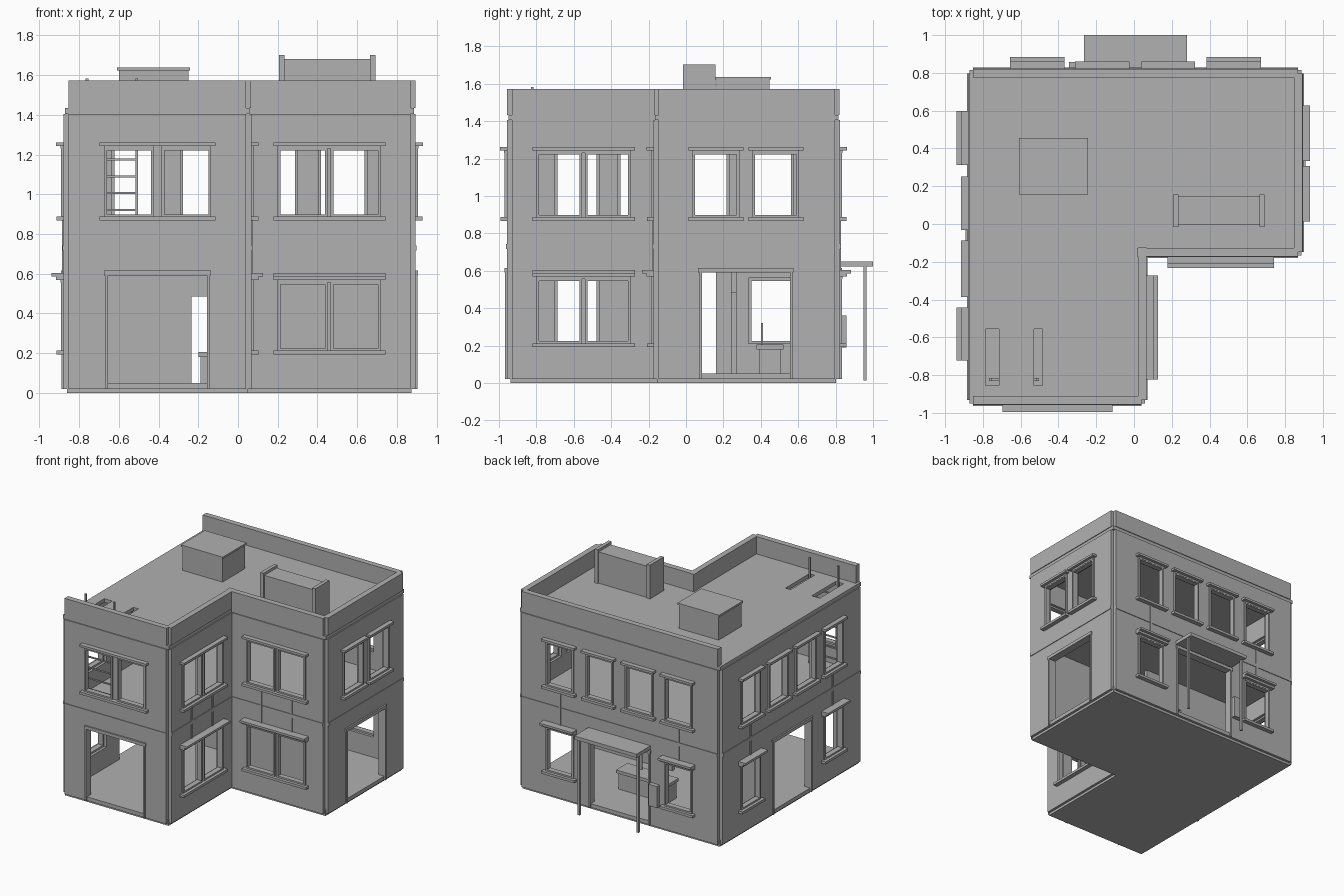
import bpy, bmesh
from mathutils import Vector

cube = bpy.data.objects.get("Cube")
if cube:
    bpy.data.objects.remove(cube, do_unlink=True)

grey = bpy.data.materials.new("concrete_grey")
grey.use_nodes = True
grey.diffuse_color = (0.44, 0.44, 0.44, 1)
grey.node_tree.nodes["Principled BSDF"].inputs["Base Color"].default_value = (0.44, 0.44, 0.44, 1)

LEFT, RIGHT, FRONT, BACK = -0.88, 0.895, -0.958, 0.823
NX, NY = 0.067, -0.174            # inner corner of the L plan
THICK, NOTCH = 0.05, 0.027


def finish(name, bm):
    bmesh.ops.recalc_face_normals(bm, faces=bm.faces)
    mesh = bpy.data.meshes.new(name)
    bm.to_mesh(mesh)
    bm.free()
    mesh.materials.append(grey)
    obj = bpy.data.objects.new(name, mesh)
    bpy.context.scene.collection.objects.link(obj)
    return obj


def add_box(bm, lo, hi):
    cube = bmesh.ops.create_cube(bm, size=1)
    for v in cube["verts"]:
        v.co = Vector([(a + b) / 2 + c * (b - a) for a, b, c in zip(lo, hi, v.co)])


def box(name, x0, x1, y0, y1, z0, z1):
    bm = bmesh.new()
    add_box(bm, (x0, y0, z0), (x1, y1, z1))
    return finish(name, bm)


def l_slab(name, inset, z0, z1):
    i = inset
    plan = [(LEFT + i, FRONT + i), (NX - i, FRONT + i), (NX - i, NY + i),
            (RIGHT - i, NY + i), (RIGHT - i, BACK - i), (LEFT + i, BACK - i)]
    bm = bmesh.new()
    face = bm.faces.new([bm.verts.new((x, y, z0)) for x, y in plan])
    top = bmesh.ops.extrude_face_region(bm, geom=[face])["geom"]
    bmesh.ops.translate(bm, vec=(0, 0, z1 - z0), verts=[g for g in top if isinstance(g, bmesh.types.BMVert)])
    return finish(name, bm)


class Wall:
    """A straight wall: u runs along it, d points outward from its face."""

    def __init__(self, name, axis, face, sign, u0, u1):
        self.name, self.axis, self.face, self.sign = name, axis, face, sign
        self.u0, self.u1, self.holes = u0, u1, []

    def point(self, u, d, z):
        p = self.face + self.sign * d
        return Vector((u, p, z)) if self.axis == "x" else Vector((p, u, z))

    def add(self, bm, u0, u1, d0, d1, z0, z1):
        a, b = self.point(u0, d0, z0), self.point(u1, d1, z1)
        add_box(bm, [min(p) for p in zip(a, b)], [max(p) for p in zip(a, b)])

    def trim(self, name, u0, u1, d0, d1, z0, z1):
        bm = bmesh.new()
        self.add(bm, u0, u1, d0, d1, z0, z1)
        return finish(self.name + "_" + name, bm)

    def frame(self, name, u0, u1, z0, z1, w, depth):
        bm = bmesh.new()
        for a, b in ((u0, u0 + w), (u1 - w, u1)):
            self.add(bm, a, b, -0.03, depth, z0, z1)
        for a, b in ((z0, z0 + w), (z1 - w, z1)):
            self.add(bm, u0 + w, u1 - w, -0.03, depth, a, b)
        finish(self.name + "_" + name, bm)

    def windows(self, openings, lower=False, paired=False):
        z0, z1 = (0.21, 0.56) if lower else (0.885, 1.235)
        for u0, u1 in openings:
            self.holes.append((u0, u1, z0, z1))
            self.frame("window_frame", u0, u1, z0, z1, 0.014, 0.012)
            if lower:   # strip linking the window to the one above
                c = (u0 + u1) / 2
                self.trim("link_strip", c - 0.008, c + 0.008, 0, 0.006, 0.6, 0.87)
        spans = [(openings[0][0], openings[-1][1])] if paired else openings
        for u0, u1 in spans:
            a, b = u0 - 0.022, u1 + 0.022
            self.trim("sill", a, b, -0.02, 0.035, z0 - 0.018, z0 + 0.002)
            self.trim("lintel", a, b, -0.02, 0.037, z1 + 0.008, z1 + 0.026)
            self.trim("lintel_bed", u0, u1, -0.02, 0.014, z1 - 0.005, z1 + 0.008)
            if lower:
                self.trim("drip_hood", a, b, 0, 0.06, z1 + 0.026, z1 + 0.043)

    def door(self, u0, u1):
        self.holes.append((u0, u1, 0.05, 0.59))
        for a, b in ((u0 - 0.014, u0), (u1, u1 + 0.014)):
            self.trim("door_jamb", a, b, -0.02, 0.01, 0.02, 0.59)
        self.trim("door_head", u0 - 0.02, u1 + 0.02, -0.02, 0.012, 0.59, 0.615)

    def build(self):
        # sheet with openings left out, thickened inward
        us = sorted({self.u0, self.u1, *[u for h in self.holes for u in h[:2]]})
        zs = sorted({0.02, 1.405, *[z for h in self.holes for z in h[2:]]})
        bm = bmesh.new()
        for a, b in zip(us, us[1:]):
            for c, e in zip(zs, zs[1:]):
                u, z = (a + b) / 2, (c + e) / 2
                if not any(h[0] < u < h[1] and h[2] < z < h[3] for h in self.holes):
                    bm.faces.new([bm.verts.new(self.point(p, 0, q))
                                  for p, q in ((a, c), (b, c), (b, e), (a, e))])
        bmesh.ops.remove_doubles(bm, verts=bm.verts, dist=1e-5)
        bmesh.ops.recalc_face_normals(bm, faces=bm.faces)
        ring = bmesh.ops.extrude_face_region(bm, geom=list(bm.faces), use_keep_orig=True)["geom"]
        shift = self.point(0, -THICK, 0) - self.point(0, 0, 0)
        bmesh.ops.translate(bm, vec=shift, verts=[g for g in ring if isinstance(g, bmesh.types.BMVert)])
        bmesh.ops.recalc_face_normals(bm, faces=bm.faces)
        bmesh.ops.dissolve_limit(bm, angle_limit=0.01, verts=bm.verts, edges=bm.edges)
        finish(self.name, bm)
        self.trim("storey_band", self.u0, self.u1, -0.01, 0.005, 0.716, 0.742)


# Walls, with their windows and doors
wing_front = Wall("wing_front_wall", "x", FRONT, -1, LEFT + NOTCH, NX - NOTCH)
wing_front.windows([(-0.675, -0.425), (-0.385, -0.135)])
wing_front.door(-0.655, -0.155)

wing_side = Wall("wing_side_wall", "y", NX, 1, FRONT + NOTCH, NY)
pair = [(-0.8, -0.555), (-0.54, -0.295)]
wing_side.windows(pair, paired=True)
wing_side.windows(pair, lower=True, paired=True)

main_front = Wall("main_front_wall", "x", NY, -1, NX, RIGHT - NOTCH)
pair = [(0.2, 0.452), (0.466, 0.72)]
main_front.windows(pair, paired=True)
main_front.windows(pair, lower=True, paired=True)

left_side = Wall("main_side_wall", "y", RIGHT, 1, NY + NOTCH, BACK - NOTCH)
left_side.windows([(0.035, 0.285), (0.355, 0.605)])
left_side.door(0.085, 0.555)

back = Wall("back_wall", "x", BACK, 1, LEFT + NOTCH, RIGHT - NOTCH)
row = [(-0.635, -0.39), (-0.29, -0.045), (0.06, 0.3), (0.405, 0.65)]
back.windows(row)
back.windows([row[0], row[3]], lower=True)
back.door(-0.25, 0.26)

far_side = Wall("long_side_wall", "y", LEFT, -1, FRONT + NOTCH, BACK - NOTCH)
row = [(-0.7, -0.465), (-0.365, -0.11), (-0.01, 0.23), (0.335, 0.575)]
far_side.windows(row)
far_side.windows([row[0], row[3]], lower=True)
far_side.door(-0.3, 0.16)

walls = [wing_front, wing_side, main_front, left_side, back, far_side]
for wall in walls:
    wall.build()

# Parapet on every side but the long one
for wall in walls[:-1]:
    inner0 = THICK if wall is main_front else 0
    inner1 = THICK if wall is wing_side else 0
    wall.trim("parapet", wall.u0 - inner0, wall.u1 + inner1, -0.047, -0.002, 1.433, 1.572)

# Floors and roof
l_slab("base_slab", 0.02, 0, 0.05)
l_slab("upper_floor", 0.03, 0.71, 0.745)
roof = l_slab("roof_slab", 0.008, 1.405, 1.434)

# Roof hatch: slots beside a lid, with ladder rails rising through them
for x0, x1 in ((-0.785, -0.715), (-0.53, -0.485)):
    cutter = box("hatch_cutter", x0, x1, -0.855, -0.555, 1.3, 1.5)
    cutter.hide_render = True
    cutter.hide_set(True)
    cutter.display_type = "WIRE"
    cut = roof.modifiers.new("hatch_slot", "BOOLEAN")
    cut.object, cut.solver = cutter, "EXACT"
for x in (-0.76, -0.51):
    box("ladder_rail", x - 0.007, x + 0.007, -0.83, -0.816, 0.745, 1.583)
for i in range(7):
    z = 0.83 + i * 0.085
    box("ladder_rung", -0.753, -0.517, -0.828, -0.818, z, z + 0.01)

# Rooftop housings
box("vent_box", -0.6, -0.25, 0.163, 0.447, 1.43, 1.622)
box("vent_lid", -0.61, -0.243, 0.155, 0.455, 1.622, 1.637)
box("rooftop_unit", 0.23, 0.67, -0.005, 0.148, 1.43, 1.682)
for x in (0.207, 0.664):
    box("unit_end_panel", x, x + 0.028, -0.017, 0.157, 1.43, 1.702)

# Back porch and meter box
box("porch_canopy", -0.265, 0.28, BACK, 1.0, 0.622, 0.65)
for x in (-0.26, 0.258):
    box("porch_post", x, x + 0.017, 0.948, 0.966, 0.012, 0.622)
box("meter_box", -0.345, -0.27, BACK, 0.858, 0.19, 0.36)

# Ground floor partitions and counter
box("hall_partition", -0.83, -0.235, 0.24, 0.27, 0.05, 0.71)
box("hall_header", -0.235, 0.1, 0.24, 0.27, 0.485, 0.71)
box("front_room_partition", 0.1, 0.846, 0.0, 0.03, 0.05, 0.71)
box("counter", -0.19, 0.24, 0.39, 0.505, 0.05, 0.18)
box("counter_top", -0.2, 0.25, 0.377, 0.52, 0.18, 0.205)
box("counter_post", 0.1, 0.115, 0.4, 0.412, 0.205, 0.32)
